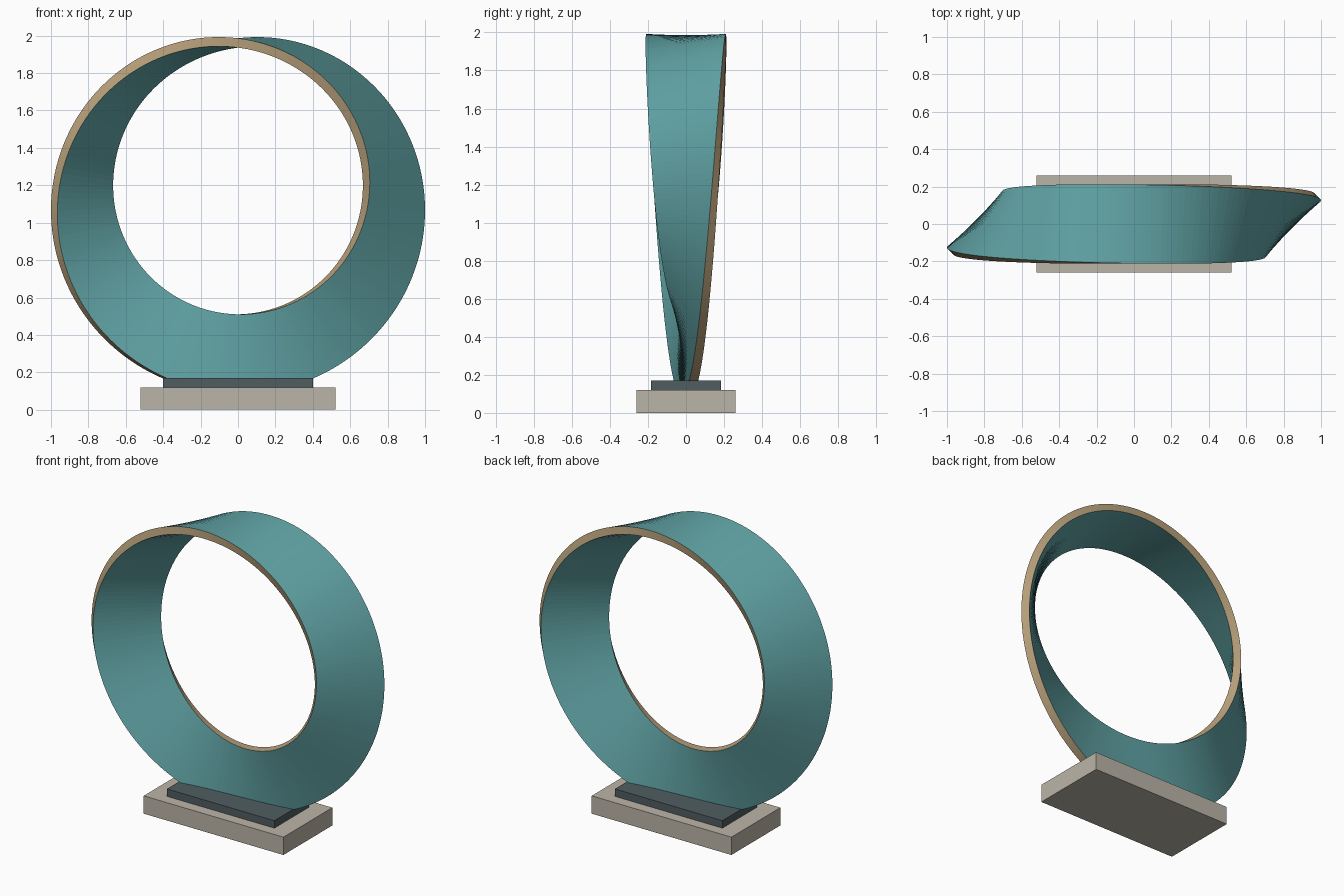
import bpy, bmesh
from math import sin, cos, pi
from mathutils import Vector

cube = bpy.data.objects.get("Cube")
if cube:
    bpy.data.objects.remove(cube, do_unlink=True)


def material(name, rgb):
    m = bpy.data.materials.new(name)
    m.use_nodes = True
    m.diffuse_color = (*rgb, 1)
    m.node_tree.nodes["Principled BSDF"].inputs["Base Color"].default_value = (*rgb, 1)
    return m


teal = material("teal", (0.12, 0.37, 0.38))
tan = material("tan edge", (0.46, 0.34, 0.19))
stone = material("pale stone", (0.50, 0.46, 0.39))
slate = material("dark slate", (0.08, 0.11, 0.12))


def add_object(name, bm, *mats):
    mesh = bpy.data.meshes.new(name)
    bm.to_mesh(mesh)
    bm.free()
    for m in mats:
        mesh.materials.append(m)
    obj = bpy.data.objects.new(name, mesh)
    bpy.context.collection.objects.link(obj)
    return obj


def box(name, size, z0, mat):
    bm = bmesh.new()
    bmesh.ops.create_cube(bm, size=1)
    bmesh.ops.scale(bm, vec=size, verts=bm.verts)
    bmesh.ops.translate(bm, vec=(0, 0, z0 + size[2] / 2), verts=bm.verts)
    return add_object(name, bm, mat)


# Stepped plinth
box("base_slab", (1.04, 0.52, 0.12), 0, stone)
box("mount_plate", (0.80, 0.37, 0.05), 0.12, slate)

# Half-twist ribbon: a flat bar swept round a ring, turning 180 degrees
RADIUS, CENTRE_Z, HALF_WIDTH, HALF_THICK, SEGMENTS = 0.831, 1.13, 0.211, 0.025, 180
corners = [(1, 1), (-1, 1), (-1, -1), (1, -1)]
bm = bmesh.new()
rings = []
for i in range(SEGMENTS):
    a = 2 * pi * i / SEGMENTS
    out, back = Vector((sin(a), 0, cos(a))), Vector((0, 1, 0))
    across = back * cos(a / 2) + out * sin(a / 2)
    normal = out * cos(a / 2) - back * sin(a / 2)
    mid = Vector((0, 0, CENTRE_Z)) + out * RADIUS
    rings.append([bm.verts.new(mid + across * HALF_WIDTH * w + normal * HALF_THICK * t)
                  for w, t in corners])
# The last ring meets the first one upside down
rings.append(rings[0][2:] + rings[0][:2])
for r0, r1 in zip(rings, rings[1:]):
    for k in range(4):
        n = (k + 1) % 4
        face = bm.faces.new((r0[k], r0[n], r1[n], r1[k]))
        face.material_index = k % 2  # wide sides teal, narrow rims tan
bmesh.ops.recalc_face_normals(bm, faces=bm.faces)
add_object("twisted_ribbon", bm, teal, tan)
